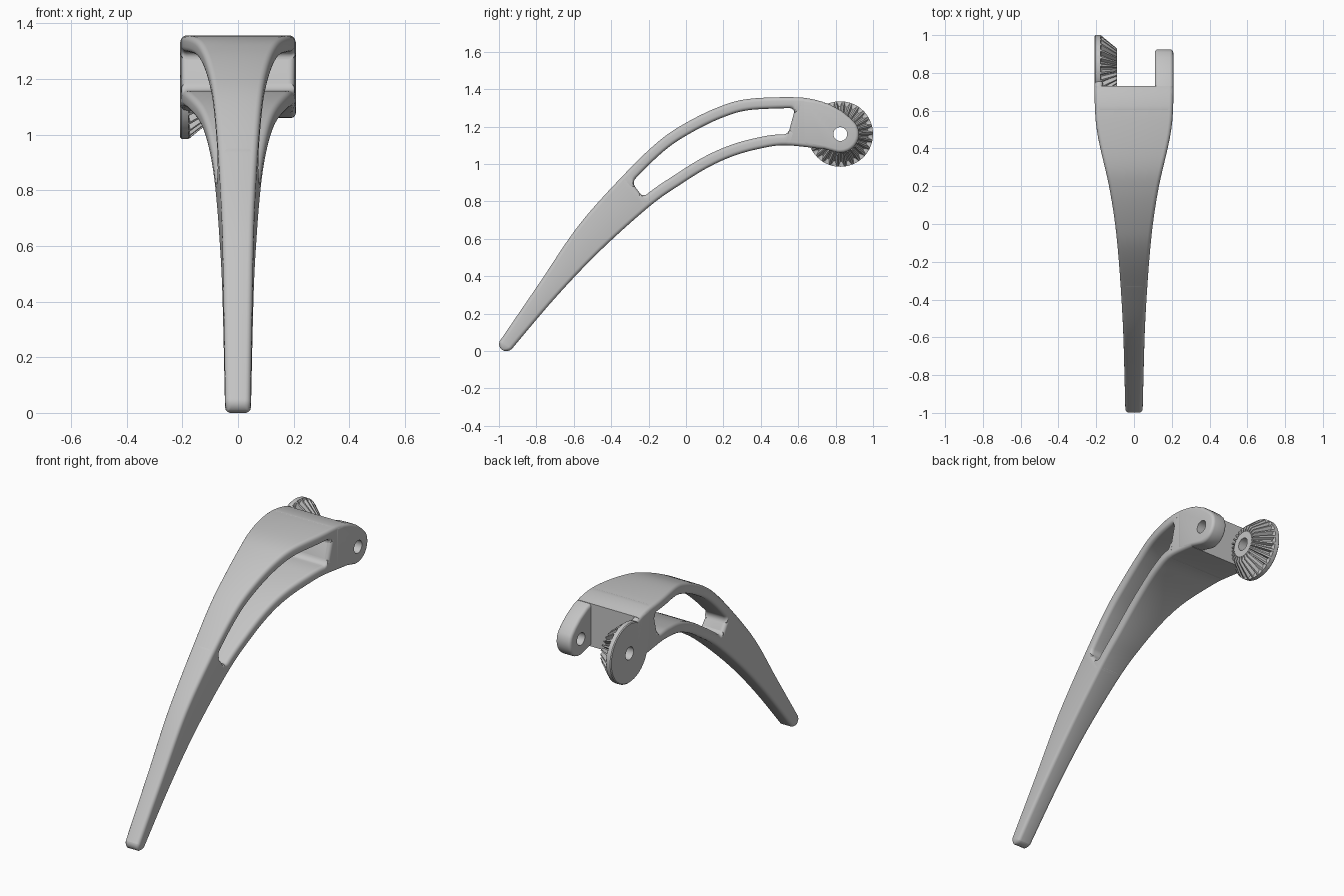
import bpy
import bmesh
from math import sin, cos, pi, radians
from mathutils import Vector

default = bpy.data.objects.get("Cube")
if default:
    bpy.data.objects.remove(default, do_unlink=True)

grey = bpy.data.materials.new("satin_grey")
grey.use_nodes = True
GREY = (0.55, 0.55, 0.55, 1)
grey.diffuse_color = GREY
grey.node_tree.nodes["Principled BSDF"].inputs["Base Color"].default_value = GREY

EDGE = 0.02            # rounding of the long edges
PIVOT = (0.825, 1.16)  # y, z of the hinge hole
SUB = 8                # steps between key stations


def select_only(obj):
    bpy.ops.object.select_all(action='DESELECT')
    obj.select_set(True)
    bpy.context.view_layer.objects.active = obj


def finish(name, bm):
    bmesh.ops.recalc_face_normals(bm, faces=bm.faces)
    mesh = bpy.data.meshes.new(name)
    bm.to_mesh(mesh)
    bm.free()
    obj = bpy.data.objects.new(name, mesh)
    bpy.context.collection.objects.link(obj)
    mesh.materials.append(grey)
    return obj


def smooth(obj, angle=35):
    select_only(obj)
    bpy.ops.object.shade_smooth_by_angle(angle=radians(angle))


def loft(name, rings, closed=False):
    """Skin a row of equal rings; closed joins last to first, otherwise cap."""
    bm = bmesh.new()
    rows = [[bm.verts.new(p) for p in ring] for ring in rings]
    pairs = list(zip(rows, rows[1:]))
    if closed:
        pairs.append((rows[-1], rows[0]))
    else:
        bm.faces.new(rows[0])
        bm.faces.new(rows[-1])
    n = len(rows[0])
    for a, b in pairs:
        for i in range(n):
            j = (i + 1) % n
            bm.faces.new((a[i], a[j], b[j], b[i]))
    return finish(name, bm)


def spline(points, steps):
    """Smooth curve through points of any dimension."""
    pts = [Vector(p) for p in points]
    out = []
    for i in range(len(pts) - 1):
        p1, p2 = pts[i], pts[i + 1]
        m1 = (p2 - pts[max(i - 1, 0)]) / 2
        m2 = (pts[min(i + 2, len(pts) - 1)] - p1) / 2
        for k in range(steps):
            t = k / steps
            out.append(p1 * (2*t**3 - 3*t**2 + 1) + m1 * (t**3 - 2*t**2 + t)
                       + p2 * (3*t**2 - 2*t**3) + m2 * (t**3 - t**2))
    out.append(pts[-1])
    return out


# half width along y
WIDTH = spline([(-1.02, 0.045), (-0.6, 0.056), (-0.4, 0.066), (-0.2, 0.08),
                (0, 0.1), (0.2, 0.132), (0.4, 0.178), (0.5, 0.197),
                (0.6, 0.206), (0.8, 0.208)], 6)


def half_width(y):
    for a, b in zip(WIDTH, WIDTH[1:]):
        if y <= b[0]:
            return a[1] + (b[1] - a[1]) * max(0, (y - a[0]) / (b[0] - a[0]))
    return WIDTH[-1][1]


def section(station, inset=0.0):
    """Rounded rectangle across the lever; station = top y, z, bottom y, z."""
    top, bottom = Vector(station[:2]), Vector(station[2:])
    height = (top - bottom).length
    r = min(EDGE, height * 0.45)
    ring = []
    for sx, sv, start in ((1, 1, 0), (-1, 1, 1), (-1, -1, 2), (1, -1, 3)):
        for k in range(5):
            a = (start + k / 4) * pi / 2
            up = height / 2 + sv * (height / 2 - r) + r * sin(a)
            p = bottom.lerp(top, up / height)
            x = sx * (half_width(p[0]) - inset - r) + r * cos(a)
            ring.append((x, p[0], p[1]))
    return ring


# side outline: top y, z, bottom y, z
stations = spline([
    (-1.014, 0.026, -0.952, -0.014), (-0.786, 0.36, -0.70, 0.283),
    (-0.572, 0.674, -0.46, 0.535), (-0.325, 0.95, -0.195, 0.773),
    (-0.144, 1.123, -0.03, 0.89), (0, 1.22, 0.123, 0.984),
    (0.176, 1.305, 0.26, 1.045), (0.337, 1.348, 0.40, 1.083),
    (0.60, 1.356, 0.53, 1.10), (0.73, 1.333, 0.73, 1.08)], SUB)
WIN_A, WIN_B = 3 * SUB, 8 * SUB
ANGLES = [k * pi / 12 for k in range(7)]


def gap(a, b):
    return (a - b).length / 2 ** 0.5


def rounded_end(before, end):
    """Rings that round the side edges of a window end wall."""
    reach = EDGE / gap(before, end)
    return [section(before.lerp(end, 1 - reach * (1 - sin(a))), EDGE * (1 - cos(a)))
            for a in ANGLES]


# Solid lower part with a round tip
rings = []
for a in ANGLES:
    a = max(a, 0.12)
    s = stations[0].lerp(stations[1], 0.037 * (1 - cos(a)) / gap(stations[0], stations[1]))
    top, bottom = Vector(s[:2]), Vector(s[2:])
    mid = (top + bottom) / 2
    top, bottom = mid.lerp(top, sin(a)), mid.lerp(bottom, sin(a))
    rings.append(section((*top, *bottom), 0.012 * (1 - sin(a))))
rings += [section(s) for s in stations[1:WIN_A]]
rings += rounded_end(stations[WIN_A - 1], stations[WIN_A])
smooth(loft("lever_tip", rings))

# Solid rear part up to the fork
rings = rounded_end(stations[WIN_B + 1], stations[WIN_B])[::-1]
rings += [section(s) for s in stations[WIN_B + 1:]]
smooth(loft("fork_base", rings))

# Rails above and below the window, thickened at its rounded corners
FILLET = 0.028
path = [(stations[WIN_A - 1], FILLET)]
for a in ANGLES:
    s, t = stations[WIN_A], stations[WIN_A + 1]
    path.append((s.lerp(t, FILLET * (1 - cos(a)) / gap(s, t)), FILLET * (1 - sin(a))))
path += [(s, 0) for s in stations[WIN_A + 2:WIN_B - 1]]
for a in reversed(ANGLES):
    s, t = stations[WIN_B], stations[WIN_B - 1]
    path.append((s.lerp(t, FILLET * (1 - cos(a)) / gap(s, t)), FILLET * (1 - sin(a))))
path.append((stations[WIN_B + 1], FILLET))

for name, is_top in (("upper_rail", True), ("lower_rail", False)):
    rings = []
    for s, extra in path:
        top, bottom = Vector(s[:2]), Vector(s[2:])
        t = (0.06 + extra) / (top - bottom).length
        if is_top:
            bottom = top.lerp(bottom, t)
        else:
            top = bottom.lerp(top, t)
        rings.append(section((*top, *bottom)))
    smooth(loft(name, rings))


def plate(name, outline, x0, x1):
    """Side outline given thickness in x, with rounded edges."""
    bm = bmesh.new()
    face = bm.faces.new([bm.verts.new((x0, y, z)) for y, z in outline])
    new = bmesh.ops.extrude_face_region(bm, geom=[face])["geom"]
    bmesh.ops.translate(bm, vec=(x1 - x0, 0, 0),
                        verts=[v for v in new if isinstance(v, bmesh.types.BMVert)])
    obj = finish(name, bm)
    bevel = obj.modifiers.new("round_edges", 'BEVEL')
    bevel.width, bevel.segments = EDGE * 0.9, 4
    bevel.limit_method, bevel.angle_limit = 'ANGLE', radians(40)
    select_only(obj)
    bpy.ops.object.modifier_apply(modifier=bevel.name)
    return obj


# Fork arm with a hinge hole
arc = [(PIVOT[0] + 0.1 * cos(radians(a)), PIVOT[1] + 0.1 * sin(radians(a)))
       for a in range(32, -101, -12)]
arm = plate("fork_arm", [(0.62, 1.352), (0.70, 1.34), (0.765, 1.32), (0.83, 1.285),
                         (0.88, 1.245)] + arc + [(0.74, 1.08), (0.62, 1.102)], 0.11, 0.208)
bpy.ops.mesh.primitive_cylinder_add(vertices=40, radius=0.037, depth=0.4,
                                    location=(0.16, *PIVOT), rotation=(0, pi / 2, 0))
cutter = bpy.context.object
cutter.name, cutter.hide_render = "hole_cutter", True
cut = arm.modifiers.new("hinge_hole", 'BOOLEAN')
cut.operation, cut.solver, cut.object = 'DIFFERENCE', 'EXACT', cutter
select_only(arm)
bpy.ops.object.modifier_apply(modifier=cut.name)
bpy.data.objects.remove(cutter, do_unlink=True)
smooth(arm)

# Neck joining the body to the gear disc
smooth(plate("gear_neck", [(0.62, 1.352), (0.70, 1.34), (0.76, 1.322),
                           (0.77, 1.06), (0.74, 1.077), (0.62, 1.102)], -0.208, -0.165))

# Bevel gear: flat disc, cone of teeth and a through hole
TEETH = 26


def gear_ring(x_tip, r_tip, x_low=None, r_low=None):
    ring = []
    for i in range(TEETH * 4):
        a = i * 2 * pi / (TEETH * 4)
        low = r_low is not None and i % 4 > 1
        x, r = (x_low, r_low) if low else (x_tip, r_tip)
        ring.append((x, PIVOT[0] + r * cos(a), PIVOT[1] + r * sin(a)))
    return ring


gear = loft("bevel_gear", [
    gear_ring(-0.208, 0.17), gear_ring(-0.203, 0.175), gear_ring(-0.178, 0.175),
    gear_ring(-0.172, 0.172, -0.177, 0.148), gear_ring(-0.09, 0.104, -0.104, 0.088),
    gear_ring(-0.09, 0.075), gear_ring(-0.09, 0.037), gear_ring(-0.208, 0.037)], closed=True)
smooth(gear, 30)
